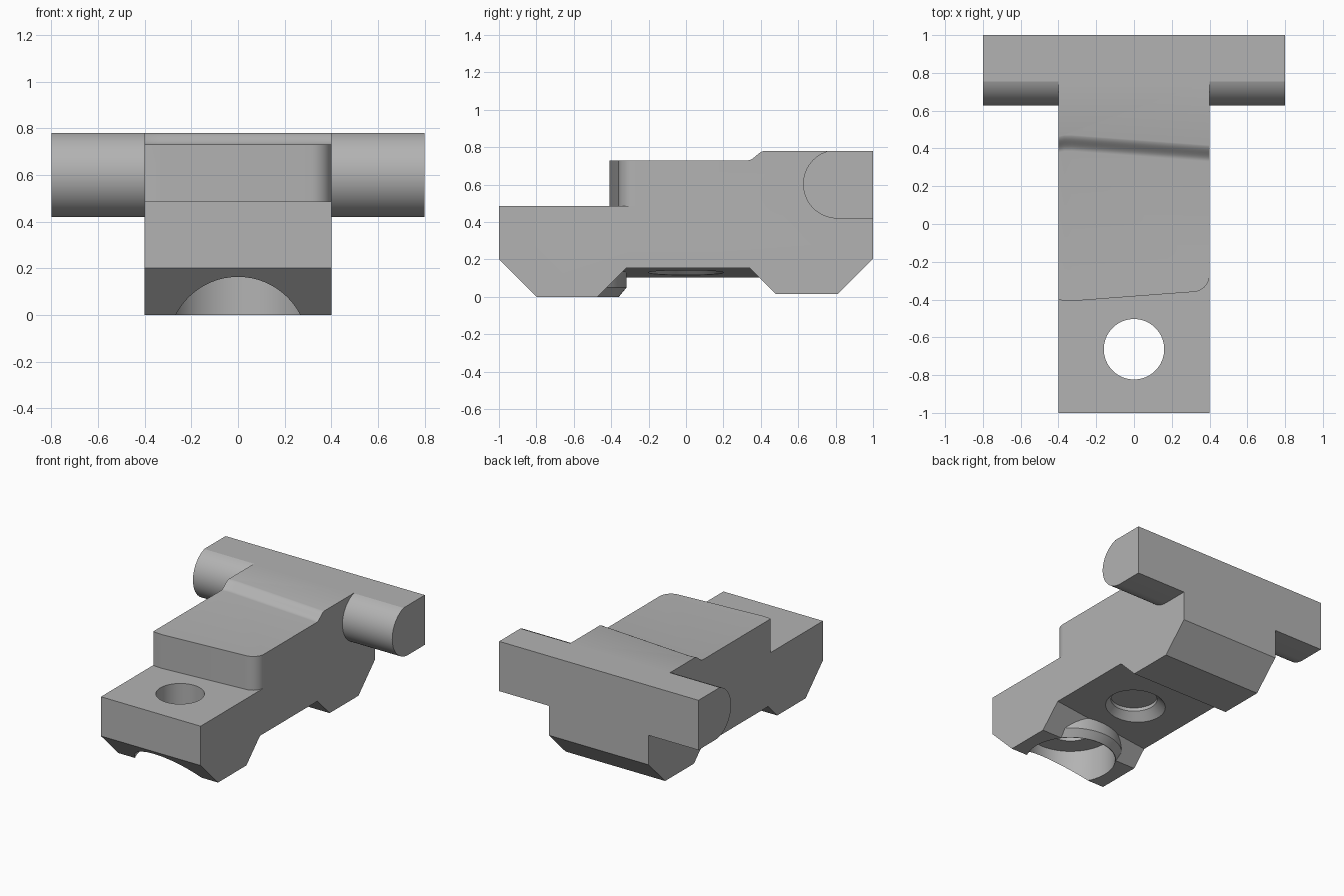
import bpy
import bmesh
from math import sin, cos, pi, radians

old = bpy.data.objects.get("Cube")
if old:
    bpy.data.objects.remove(old, do_unlink=True)

grey = bpy.data.materials.new("plain grey")
grey.use_nodes = True
colour = (0.45, 0.45, 0.45, 1)
grey.diffuse_color = colour
grey.node_tree.nodes["Principled BSDF"].inputs["Base Color"].default_value = colour


def loft(name, sections):
    """Solid through matching loops of 3D points, capped at both ends."""
    bm = bmesh.new()
    loops = [[bm.verts.new(p) for p in s] for s in sections]
    n = len(loops[0])
    for a, b in zip(loops, loops[1:]):
        for i in range(n):
            j = (i + 1) % n
            bm.faces.new((a[i], a[j], b[j], b[i]))
    bm.faces.new(loops[0][::-1])
    bm.faces.new(loops[-1])
    bmesh.ops.recalc_face_normals(bm, faces=bm.faces)
    mesh = bpy.data.meshes.new(name)
    bm.to_mesh(mesh)
    bm.free()
    mesh.materials.append(grey)
    obj = bpy.data.objects.new(name, mesh)
    bpy.context.collection.objects.link(obj)
    return obj


def across(name, profile, half):
    """Extrude a (y, z) profile sideways."""
    return loft(name, [[(x, y, z) for y, z in profile] for x in (-half, half)])


def turned(name, y0, profile, steps=64):
    """Upright turned solid from (radius, z) pairs."""
    angles = [2 * pi * i / steps for i in range(steps)]
    return loft(name, [[(r * cos(a), y0 + r * sin(a), z) for a in angles]
                       for r, z in profile])


def combine(target, tool, operation):
    """Apply a boolean and discard the tool."""
    tool.hide_render = True
    mod = target.modifiers.new("combine", "BOOLEAN")
    mod.operation, mod.object, mod.solver = operation, tool, "EXACT"
    bpy.ops.object.select_all(action="DESELECT")
    bpy.context.view_layer.objects.active = target
    target.select_set(True)
    bpy.ops.object.modifier_apply(modifier=mod.name)
    bpy.data.objects.remove(tool, do_unlink=True)


# Main body: chamfered block with two feet
TOP, HALF, BORE_Y = 0.78, 0.4, -0.663
body = across("clamp_body", [(-1, TOP), (-1, 0.2), (-0.8, 0), (0, 0), (0, 0.015),
                             (0.81, 0.015), (1, 0.205), (1, TOP)], HALF)

# Low front shelf, with a slanted wall rounded at one corner
wall = [(-0.41, -0.396), (-0.38, -0.405), (-0.33, -0.408), (0.28, -0.362)]
wall += [(0.31 + 0.09 * sin(a), -0.27 - 0.09 * cos(a))
         for a in [radians(d) for d in range(5, 91, 10)]]
wall += [(0.4, -0.265), (0.5, -0.26), (0.5, -1.1), (-0.41, -1.1)]
combine(body, loft("shelf_cutter", [[(x, y, z) for x, y in wall]
                                    for z in (0.485, 1)]), "DIFFERENCE")

# Slightly lowered middle deck ending in a soft, skewed ramp
ramp = [(0.33 + 0.09 * t / 10, 0.73 + 0.05 * (1 - cos(pi * t / 10)) / 2)
        for t in range(10)]
deck = [(-0.6, 0.73)] + ramp + [(0.42, 0.781), (0.42, 1), (-0.6, 1)]
combine(body, loft("deck_cutter", [[(x, y + shift, z) for y, z in deck]
                                   for x, shift in ((-0.41, 0.045), (-0.37, 0.055),
                                                    (-0.33, 0.055), (0.41, 0))]),
        "DIFFERENCE")

# Tilted underside channel, leaving a chamfered collar around the bore
channel = loft("channel_cutter",
               [[(x, -0.575, -0.1), (x, z - 0.475, z), (x, 0.495 - z, z), (x, 0.595, -0.1)]
                for x, z in ((-0.41, 0.104), (0.41, 0.156))])
collar = turned("collar", BORE_Y, [(0.304, -0.2), (0.304, 0), (0.345, 0.05), (0.345, 0.4)])
combine(channel, collar, "DIFFERENCE")
combine(body, channel, "DIFFERENCE")

# Stepped through-hole in the front foot and shallow dimple under the middle
combine(body, turned("bore_cutter", BORE_Y, [(0.3, -0.2), (0.3, 0.24)]), "DIFFERENCE")
combine(body, turned("hole_cutter", BORE_Y, [(0.16, 0.1), (0.16, 0.7)]), "DIFFERENCE")
combine(body, turned("dimple_cutter", 0, [(0.25, 0.08), (0.2, 0.13), (0.155, 0.175),
                                          (0.155, 0.2)]), "DIFFERENCE")

# Cross bar with a rounded front and flat top and back
arc = [(0.81 - 0.184 * cos(a), 0.603 + 0.184 * sin(a))
       for a in [radians(-90 + 164 * i / 28) for i in range(29)]]
bar = [(1, 0.419)] + arc + [(0.755, TOP), (1, TOP)]
combine(body, across("cross_bar", bar, 0.8), "UNION")

bpy.ops.object.shade_smooth_by_angle(angle=radians(30))
